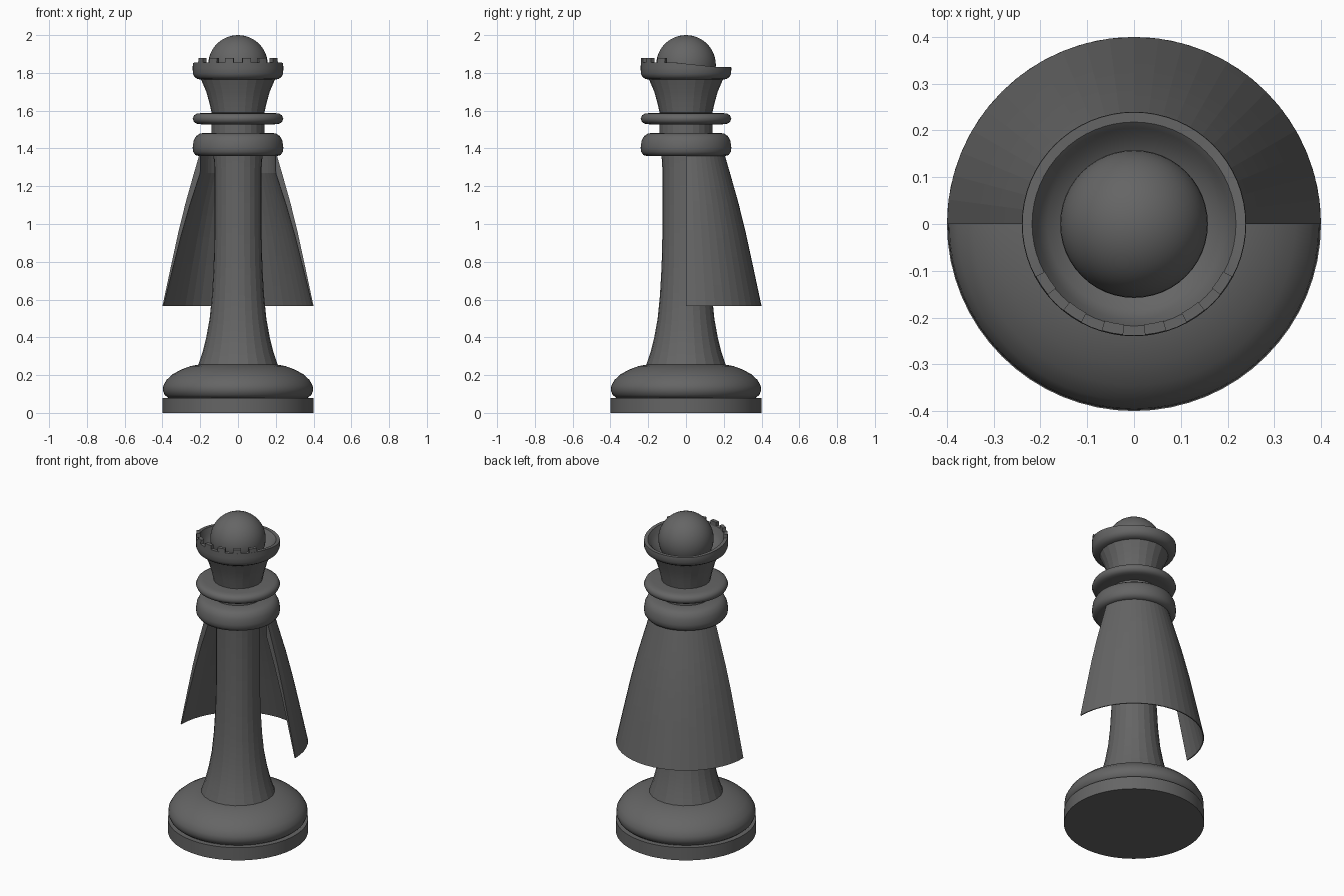
import bpy, bmesh, math

if "Cube" in bpy.data.objects:
    bpy.data.objects.remove(bpy.data.objects["Cube"])

N = 32  # sides of the faceted turned parts

# Dark finish shared by all parts
dark = bpy.data.materials.new("dark_grey")
dark.diffuse_color = (0.13, 0.13, 0.13, 1)
dark.use_nodes = True
dark.node_tree.nodes["Principled BSDF"].inputs["Base Color"].default_value = dark.diffuse_color


def finish(name, bm, angle=None):
    bmesh.ops.remove_doubles(bm, verts=bm.verts, dist=1e-5)
    bmesh.ops.recalc_face_normals(bm, faces=bm.faces)
    me = bpy.data.meshes.new(name)
    bm.to_mesh(me)
    bm.free()
    me.materials.append(dark)
    ob = bpy.data.objects.new(name, me)
    bpy.context.collection.objects.link(ob)
    if angle:
        bpy.ops.object.select_all(action='DESELECT')
        ob.select_set(True)
        bpy.context.view_layer.objects.active = ob
        bpy.ops.object.shade_smooth_by_angle(angle=math.radians(angle))
    return ob


def lathe(name, profile, start=0, sweep=360, steps=N, closed=False, angle=None, move=None):
    """Turn an (r, z) profile about z; partial sweeps of closed profiles get end caps."""
    bm = bmesh.new()
    full = sweep == 360
    rings = []
    for i in range(steps if full else steps + 1):
        a = math.radians(start + sweep * i / steps)
        rings.append([bm.verts.new((r * math.cos(a), r * math.sin(a),
                                    move(a, r, z) if move else z)) for r, z in profile])
    m = len(profile)
    for i in range(steps):
        p, q = rings[i], rings[(i + 1) % len(rings)]
        for j in range(m if closed else m - 1):
            k = (j + 1) % m
            bm.faces.new((p[j], q[j], q[k], p[k]))
    if not full:
        bm.faces.new(rings[0])
        bm.faces.new(rings[-1])
    elif not closed:
        for j in (0, -1):
            bm.faces.new([ring[j] for ring in rings])
    return finish(name, bm, angle)


# Base: flat disc and rounded cushion
lathe("base_disc", [(0.4, 0), (0.4, 0.08)], steps=64, angle=30)
lathe("base_cushion", [(0.37, 0.08), (0.388, 0.095), (0.398, 0.12), (0.395, 0.145), (0.378, 0.175),
                       (0.345, 0.205), (0.30, 0.23), (0.25, 0.248), (0.2, 0.257)],
      steps=64, angle=40)

# Stem: faceted around, smooth along its height
lathe("stem", [(0.212, 0.25), (0.188, 0.32), (0.168, 0.4), (0.15, 0.5), (0.138, 0.62),
               (0.129, 0.78), (0.125, 0.95), (0.125, 1.29), (0.13, 1.37)], steps=24, angle=10)

# Collars
lathe("lower_collar", [(0.14, 1.36), (0.205, 1.36), (0.226, 1.365), (0.238, 1.383), (0.24, 1.405),
                       (0.235, 1.44), (0.222, 1.465), (0.2, 1.48), (0.14, 1.483)],
      steps=64, angle=50)
lathe("upper_collar", [(0.14, 1.526), (0.195, 1.528), (0.218, 1.531), (0.233, 1.54), (0.24, 1.557),
                       (0.233, 1.575), (0.218, 1.584), (0.195, 1.587), (0.14, 1.589)],
      steps=64, angle=50)

# Flared head
lathe("head", [(0.14, 1.47), (0.14, 1.59), (0.151, 1.64), (0.168, 1.70), (0.2, 1.775)],
      steps=24, angle=10)


# Crown bowl: level at the front, rim dips towards the back
def dip(a, r, z):
    if z < 1.85:
        return z
    t = (0.23 * math.sin(a) + 0.07) / 0.23
    return z - 0.025 * min(max(t, 0), 1)


lathe("crown_bowl", [(0.15, 1.763), (0.195, 1.764), (0.215, 1.768), (0.231, 1.779), (0.239, 1.797),
                     (0.24, 1.825), (0.239, 1.856), (0.218, 1.856), (0.205, 1.82), (0.185, 1.792),
                     (0.15, 1.775)],
      steps=64, closed=True, angle=40, move=dip)

# Crown teeth around the front
tooth = [(0.239, 1.85), (0.238, 1.88), (0.216, 1.88), (0.216, 1.85)]
for i in range(6):
    centre = -90 + 22.5 * (i - 2.5)
    lathe(f"crown_tooth_{i + 1}", tooth, centre - 5.625, 11.25, 2, closed=True)

# Ball on top
bm = bmesh.new()
bmesh.ops.create_uvsphere(bm, u_segments=48, v_segments=24, radius=0.158)
bmesh.ops.translate(bm, verts=bm.verts, vec=(0, 0, 1.842))
finish("top_ball", bm, 30)

# Cape: hollow half turn behind the stem, hung from the collar, thinning to the hem
lathe("cape", [(0.204, 1.37), (0.24, 1.245), (0.278, 1.11), (0.315, 0.96), (0.352, 0.79),
               (0.4, 0.565), (0.394, 0.565), (0.345, 0.765), (0.302, 0.935), (0.255, 1.10),
               (0.2, 1.27), (0.198, 1.37)],
      0, 180, 24, closed=True, angle=7)
